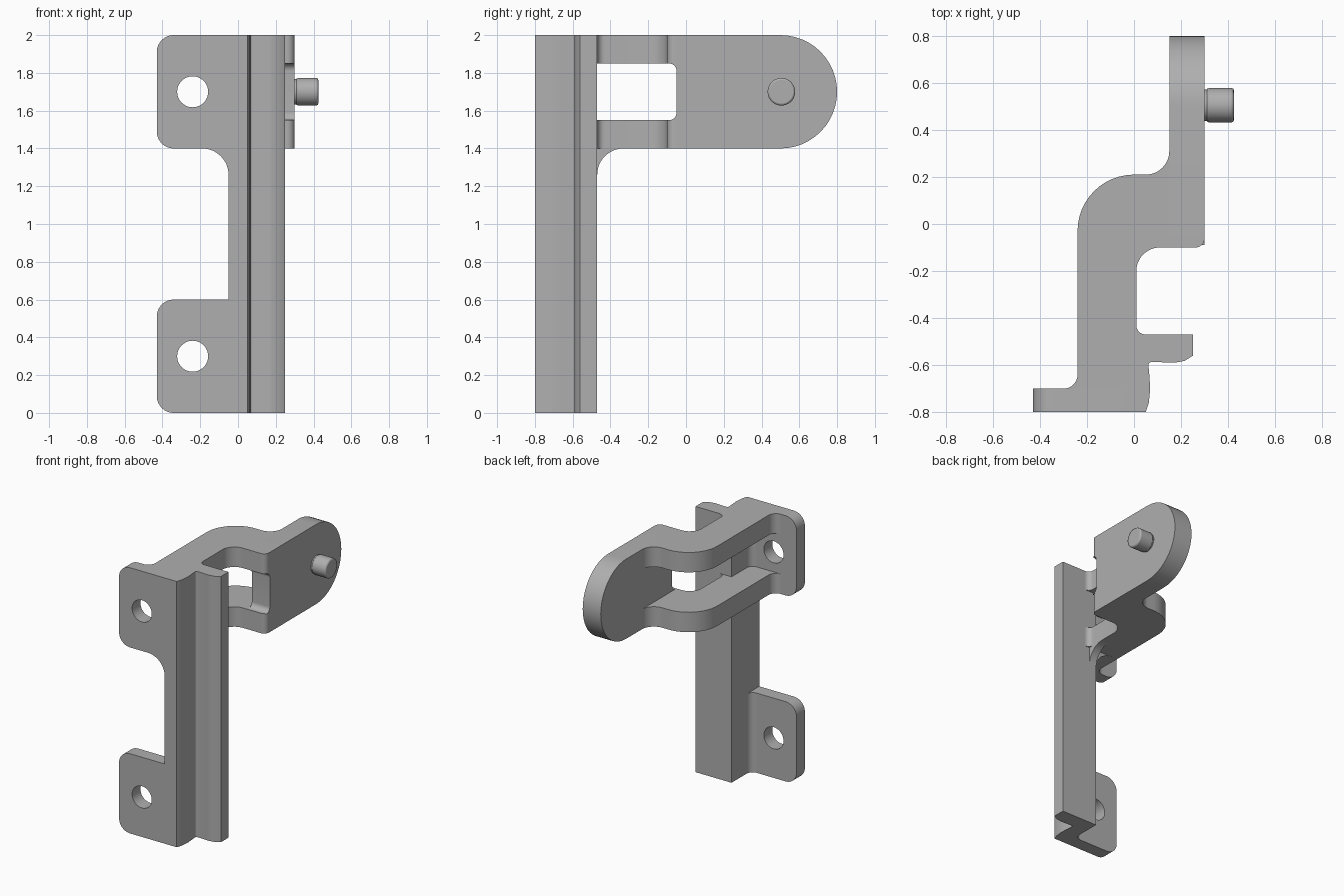
import bpy, bmesh, math
from mathutils import Vector

old = bpy.data.objects.get("Cube")
if old:
    bpy.data.objects.remove(old)

grey = bpy.data.materials.new("plain_grey")
grey.use_nodes = True
colour = (0.43, 0.43, 0.43, 1)
grey.diffuse_color = colour
grey.node_tree.nodes["Principled BSDF"].inputs["Base Color"].default_value = colour


def rounded(corners, steps=12):
    """Turn (a, b[, radius]) corners into an outline with true arcs."""
    out = []

    def add(p):
        if not out or (p - out[-1]).length > 1e-4:
            out.append(p)

    count = len(corners)
    for i, c in enumerate(corners):
        p = Vector(c[:2])
        if len(c) == 2:
            add(p)
            continue
        r = c[2]
        u = (Vector(corners[i - 1][:2]) - p).normalized()
        v = (Vector(corners[(i + 1) % count][:2]) - p).normalized()
        half = u.angle(v) / 2
        t = r / math.tan(half)
        centre = p + (u + v).normalized() * r / math.sin(half)
        s, e = p + u * t - centre, p + v * t - centre
        a0 = math.atan2(s.y, s.x)
        sweep = math.atan2(e.y, e.x) - a0
        sweep = (sweep + math.pi) % (2 * math.pi) - math.pi
        for k in range(steps + 1):
            a = a0 + sweep * k / steps
            add(centre + r * Vector((math.cos(a), math.sin(a))))
    if (out[0] - out[-1]).length < 1e-4:
        out.pop()
    return out


def prism(name, axis, corners, lo, hi):
    """Extrude an outline along an axis from lo to hi."""
    place = {"x": lambda p, d: (d, p.x, p.y),
             "y": lambda p, d: (p.x, d, p.y),
             "z": lambda p, d: (p.x, p.y, d)}[axis]
    pts = rounded(corners)
    bm = bmesh.new()
    ends = [[bm.verts.new(place(p, d)) for p in pts] for d in (lo, hi)]
    for ring in ends:
        bm.faces.new(ring)
    for i in range(len(pts)):
        bm.faces.new((ends[0][i - 1], ends[0][i], ends[1][i], ends[1][i - 1]))
    bmesh.ops.recalc_face_normals(bm, faces=bm.faces)
    mesh = bpy.data.meshes.new(name)
    bm.to_mesh(mesh)
    bm.free()
    mesh.materials.append(grey)
    ob = bpy.data.objects.new(name, mesh)
    bpy.context.collection.objects.link(ob)
    return ob


def circle(a, b, r):
    return [(a + i * r, b + j * r, r) for i, j in ((-1, -1), (1, -1), (1, 1), (-1, 1))]


def fillet(name, axis, a, b, da, db, r, lo, hi):
    """Concave filler in the inside corner at (a, b)."""
    return prism(name, axis, [(a, b), (a + da * r, b), (a, b, r), (a, b + db * r)], lo, hi)


def activate(ob):
    bpy.ops.object.select_all(action="DESELECT")
    ob.select_set(True)
    bpy.context.view_layer.objects.active = ob


parts = []

# Mounting plate with two tabs and a screw hole in each
plate = prism("mounting_plate", "y", [
    (-0.04, 0), (-0.04, 2), (-0.43, 2, 0.09), (-0.43, 1.4, 0.09), (-0.05, 1.4, 0.14),
    (-0.05, 0.6), (-0.43, 0.6, 0.09), (-0.43, 0, 0.09)], -0.8, -0.7)
for z in (0.3, 1.7):
    cutter = prism("hole_cutter", "y", circle(-0.24, z, 0.082), -0.9, -0.6)
    cutter.hide_render = True
    mod = plate.modifiers.new("hole", "BOOLEAN")
    mod.operation, mod.solver, mod.object = "DIFFERENCE", "EXACT", cutter
    activate(plate)
    bpy.ops.object.modifier_apply(modifier=mod.name)
    bpy.data.objects.remove(cutter)
parts.append(plate)

# Full-height rail with a lip and a front groove
parts.append(prism("rail", "z", [
    (-0.04, -0.8), (0.05, -0.8), (0.063, -0.76), (0.069, -0.70), (0.065, -0.64),
    (0.06, -0.585, 0.015), (0.17, -0.59, 0.1), (0.215, -0.582), (0.25, -0.56),
    (0.25, -0.47), (-0.05, -0.47), (-0.05, -0.7), (-0.04, -0.7)], 0, 2))

# Two cranked arms joining the rail to the ear
arm = [(-0.05, -0.7), (-0.05, -0.47), (0.05, -0.47), (0.01, -0.47, 0.04), (0.01, -0.1, 0.1),
       (0.3, -0.1, 0.04), (0.3, -0.05), (0.15, -0.05), (0.15, 0.31), (0.15, 0.21, 0.1),
       (-0.24, 0.21, 0.24), (-0.24, -0.7, 0.06), (-0.30, -0.7)]
arm = arm[:-2] + [(-0.24, -0.7, 0.06), (-0.30, -0.7)]
for name, lo in (("lower_arm", 1.4), ("upper_arm", 1.85)):
    parts.append(prism(name, "z", arm, lo, lo + 0.15))

# Round-ended ear
parts.append(prism("ear", "x", [
    (-0.05, 1.4), (0.8, 1.4, 0.3), (0.8, 2, 0.3), (-0.05, 2), (-0.05, 1.85), (-0.09, 1.85),
    (-0.05, 1.85, 0.04), (-0.05, 1.55, 0.04), (-0.09, 1.55), (-0.05, 1.55)], 0.15, 0.30))

# Pivot pin with a narrow neck and softened edges
parts.append(prism("pin_neck", "x", circle(0.505, 1.7, 0.067), 0.29, 0.32))
pin = prism("pivot_pin", "x", circle(0.505, 1.7, 0.073), 0.308, 0.425)
bev = pin.modifiers.new("soft_edge", "BEVEL")
bev.width, bev.segments, bev.limit_method = 0.01, 2, "ANGLE"
parts.append(pin)

# Fillets under the arm and along the tabs
parts.append(fillet("arm_side_fillet", "y", -0.05, 1.4, -1, -1, 0.14, -0.7, -0.47))
parts.append(fillet("arm_back_fillet", "x", -0.47, 1.4, 1, -1, 0.14, -0.05, 0.01))
for name, lo, hi in (("lower_tab_fillet", 0, 0.6), ("upper_tab_fillet", 1.55, 1.85)):
    parts.append(fillet(name, "z", -0.05, -0.7, -1, 1, 0.05, lo, hi))

for ob in parts:
    activate(ob)
    bpy.ops.object.shade_smooth_by_angle(angle=math.radians(30))
